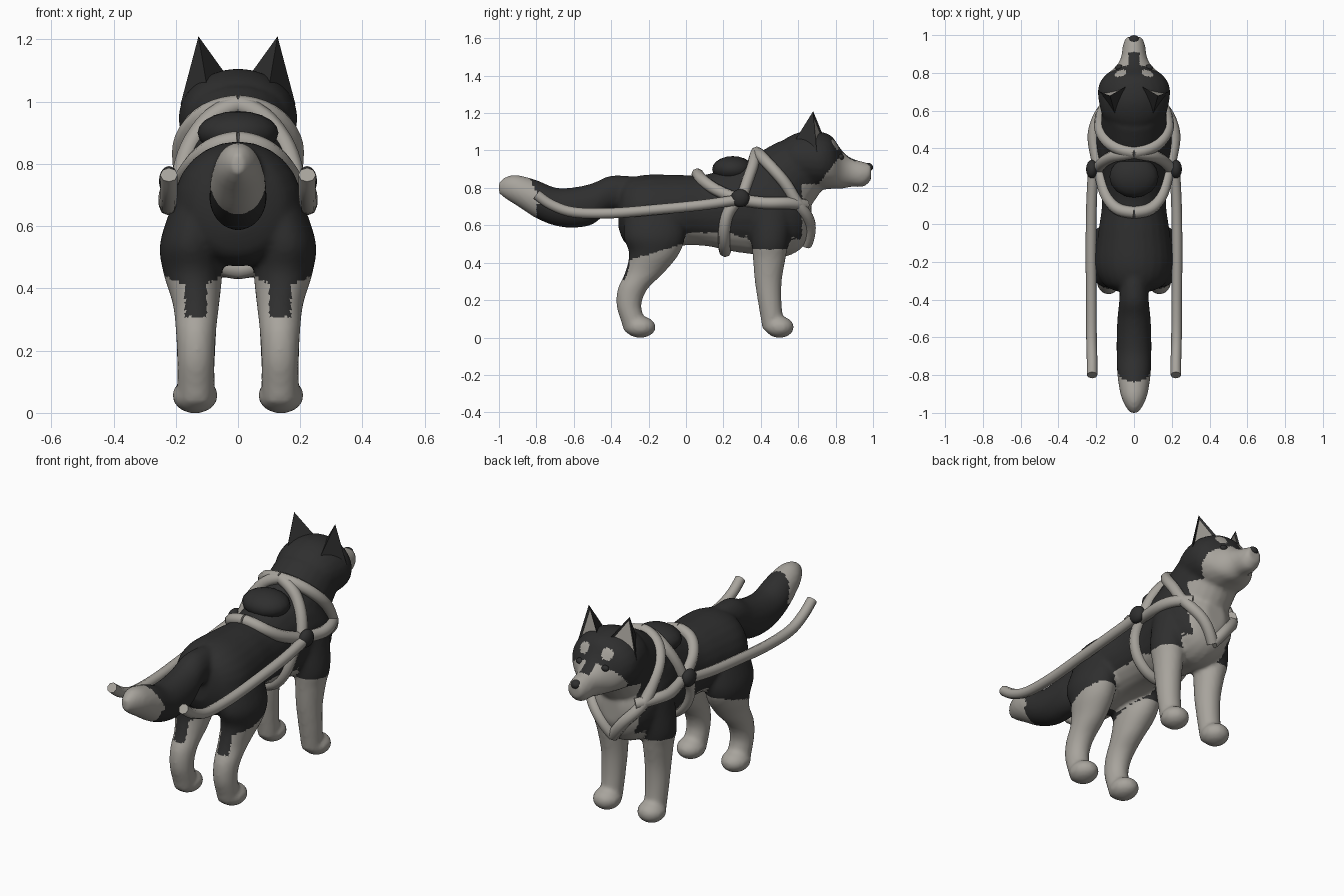
import bpy, bmesh, math
from mathutils import Vector, Matrix
from mathutils.bvhtree import BVHTree

if "Cube" in bpy.data.objects:
    bpy.data.objects.remove(bpy.data.objects["Cube"])


def material(name, col):
    m = bpy.data.materials.new(name)
    m.diffuse_color = (*col, 1)
    m.use_nodes = True
    m.node_tree.nodes["Principled BSDF"].inputs["Base Color"].default_value = m.diffuse_color
    return m


DARK = material("charcoal_fur", (0.028, 0.028, 0.028))
PALE = material("pale_grey_fur", (0.39, 0.37, 0.335))


def spline(pts, n=6):
    """Smooth interpolation through tuples of any length."""
    v = [Vector(p) for p in pts]
    out = []
    for i in range(len(v) - 1):
        a, b, c, d = v[max(i - 1, 0)], v[i], v[i + 1], v[min(i + 2, len(v) - 1)]
        for k in range(n):
            t = k / n
            out.append(0.5 * (2 * b + (c - a) * t + (2 * a - 5 * b + 4 * c - d) * t * t
                              + (3 * b - a - 3 * c + d) * t ** 3))
    return out + [v[-1]]


def loft(bm, sections, up, sign=1, sides=24):
    """Skin of ellipses; a section is x, y, z, half width, half depth."""
    up, rings = Vector(up).normalized(), []
    for x, y, z, a, b in spline(sections):
        c = Vector((x * sign, y, z))
        rings.append([bm.verts.new(c + Vector((a * math.cos(t), 0, 0)) + up * b * math.sin(t))
                      for t in (2 * math.pi * k / sides for k in range(sides))])
    for r, s in zip(rings, rings[1:]):
        for k in range(sides):
            bm.faces.new((r[k], r[k - 1], s[k - 1], s[k]))
    bm.faces.new(rings[0])
    bm.faces.new(rings[-1])


def ball(bm, loc, size):
    bmesh.ops.create_uvsphere(bm, u_segments=16, v_segments=10, radius=1,
                              matrix=Matrix.Translation(loc) @ Matrix.Diagonal((*size, 1)))


def finish(name, bm, mats):
    bmesh.ops.recalc_face_normals(bm, faces=bm.faces)
    me = bpy.data.meshes.new(name)
    bm.to_mesh(me)
    bm.free()
    for m in mats:
        me.materials.append(m)
    for p in me.polygons:
        p.use_smooth = True
    ob = bpy.data.objects.new(name, me)
    bpy.context.collection.objects.link(ob)
    return ob


def apply(ob):
    """Bake the modifiers or curve into a plain mesh object."""
    dg = bpy.context.evaluated_depsgraph_get()
    me = bpy.data.meshes.new_from_object(ob.evaluated_get(dg))
    name = ob.name
    bpy.data.objects.remove(ob)
    new = bpy.data.objects.new(name, me)
    me.name = name
    bpy.context.collection.objects.link(new)
    for p in me.polygons:
        p.use_smooth = True
    return new


# Body: torso, neck, head, tail and legs fused into one skin
bm = bmesh.new()
torso = [(-.36, .68, .08, .10), (-.32, .67, .16, .17), (-.22, .67, .205, .20), (-.05, .68, .19, .19),
         (.10, .68, .17, .19), (.25, .69, .175, .23), (.40, .70, .20, .26), (.52, .68, .20, .25),
         (.62, .65, .15, .17), (.67, .66, .06, .08)]
head = [(.50, .95, .10, .09), (.56, .95, .16, .13), (.64, .95, .185, .155), (.72, .945, .19, .155),
        (.78, .935, .16, .14), (.83, .90, .10, .105), (.88, .883, .07, .078), (.95, .873, .058, .066),
        (.99, .885, .042, .042)]
tail = [(-.26, .77, .07, .09), (-.40, .77, .078, .095), (-.50, .715, .088, .11), (-.60, .695, .092, .108),
        (-.70, .70, .092, .102), (-.80, .74, .088, .102), (-.90, .785, .072, .083),
        (-.96, .80, .048, .06), (-1.0, .80, .02, .03)]
for part in (torso, head, tail):
    loft(bm, [(0, *s) for s in part], (0, 0, 1))
loft(bm, [(0, .42, .76, .18, .20), (0, .52, .84, .175, .20), (0, .62, .93, .17, .17)], (0, -.7, .7))
hind = [(.12, -.17, .70, .08, .15), (.15, -.17, .55, .10, .165), (.145, -.17, .45, .095, .135),
        (.135, -.22, .35, .075, .105), (.135, -.285, .26, .065, .08), (.135, -.305, .17, .06, .066),
        (.135, -.28, .08, .06, .065), (.135, -.27, .03, .055, .06)]
fore = [(.12, .46, .72, .09, .12), (.145, .45, .52, .09, .10), (.14, .445, .42, .077, .087),
        (.135, .44, .30, .067, .072), (.135, .45, .17, .061, .062), (.135, .47, .04, .055, .06)]
for s in (1, -1):
    loft(bm, hind, (0, 1, 0), s)
    loft(bm, fore, (0, 1, 0), s)
    ball(bm, (.138 * s, -.245, .056), (.074, .084, .058))
    ball(bm, (.138 * s, .50, .056), (.074, .078, .058))
body = finish("body", bm, [DARK, PALE])
mod = body.modifiers.new("fuse", 'REMESH')
mod.mode, mod.voxel_size = 'VOXEL', .012
mod = body.modifiers.new("soften", 'SMOOTH')
mod.factor, mod.iterations = .5, 4
body = apply(body)


def is_pale(c, n):
    """Coat pattern by place on the body."""
    x, y, z = abs(c.x), c.y, c.z
    if y < -.80 + .5 * (.78 - z) * (z > .72):                   # tail tip
        return True
    if y > .2 and z < .47 or -.45 < y <= .2 and z < .43 + .3 * (y + .25):  # legs
        return not (y < -.25 and .31 < z and .10 < x < .17 and n.y < -.5)
    if -.2 < y < .6 and z < .56 and n.z < -.5:                  # belly
        return True
    if y > .5 and z < .82 and (x < .11 or y > .62) and (n.y > .2 or n.z < -.2):  # chest
        return True
    if y > .69 + .8 * max(z - .80, 0) and z < .985:             # cheeks and muzzle
        return not (x < .03 and y < .91 and n.z > .4)
    return y > .72 and (Vector((x, y, z)) - Vector((.07, .80, 1.03))).length < .032  # brows


body.data.materials.clear()
for m in (DARK, PALE):
    body.data.materials.append(m)
for p in body.data.polygons:
    p.material_index = int(is_pale(p.center, p.normal))

# Nose, eyes and mouth
bm = bmesh.new()
ball(bm, (0, .972, .91), (.03, .028, .024))
finish("nose", bm, [DARK])
bm = bmesh.new()
for s in (1, -1):
    ball(bm, (.078 * s, .828, .965), (.022, .016, .016))
finish("eyes", bm, [DARK])

# Ears: pointed shells with a pale inset on the front
for s, side in ((1, "right"), (-1, "left")):
    bm = bmesh.new()
    pts = [(.185, .70, .99), (.03, .735, 1.075), (.10, .58, 1.05), (.127, .68, 1.21)]
    o, i, b, t = [bm.verts.new((x * s, y, z)) for x, y, z in pts]
    front = bm.faces.new((o, i, t))
    for f in ((i, b, t), (b, o, t), (o, b, i)):
        bm.faces.new(f)
    bmesh.ops.recalc_face_normals(bm, faces=bm.faces)
    bmesh.ops.inset_individual(bm, faces=[front], thickness=.022, depth=-.008)
    front.material_index = 1
    ear = finish(side + "_ear", bm, [DARK, PALE])
    for p in ear.data.polygons:
        p.use_smooth = False

# Harness straps laid on the body surface
skin = BVHTree.FromPolygons([v.co for v in body.data.vertices],
                            [p.vertices[:] for p in body.data.polygons])


def strap(name, pts, radius, snap=True):
    cu = bpy.data.curves.new(name, 'CURVE')
    cu.dimensions, cu.bevel_depth, cu.bevel_resolution, cu.use_fill_caps = '3D', radius, 2, True
    path = spline(pts, 5)
    if snap:
        hits = [skin.find_nearest(p) for p in path]
        path = [h[0] + h[1] * .008 for h in hits]
        for _ in range(2):
            path = path[:1] + [(a + 2 * b + c) / 4 for a, b, c in zip(path, path[1:], path[2:])] + path[-1:]
    sp = cu.splines.new('POLY')
    sp.points.add(len(path) - 1)
    for q, p in zip(sp.points, path):
        q.co = (*p, 1)
    cu.materials.append(PALE)
    ob = bpy.data.objects.new(name, cu)
    bpy.context.collection.objects.link(ob)
    apply(ob)


straps = {
    "collar": [(0, .37, 1.0), (.13, .42, .95), (.20, .52, .84), (.18, .62, .71), (.08, .67, .60), (0, .64, .50)],
    "back_strap": [(0, .06, .90), (.11, .08, .87), (.18, .16, .80), (.20, .28, .74)],
    "girth_strap": [(.2, .28, .75), (.2, .22, .66), (.18, .2, .54), (.09, .2, .46), (0, .2, .43)],
    "shoulder_strap": [(0, .38, .99), (.10, .36, .94), (.17, .33, .86), (.21, .29, .74)],
    "chest_strap": [(.21, .28, .74), (.22, .42, .72), (.20, .55, .72), (.14, .65, .71)],
}
for name, pts in straps.items():
    for s, side in ((1, "right_"), (-1, "left_")):
        strap(side + name, [(x * s, y, z) for x, y, z in pts], .032)

# Pull lines and dark buckles on both flanks
line = [(.215, .30, .74), (.225, .10, .71), (.228, -.15, .685), (.226, -.40, .665), (.225, -.60, .67),
        (.222, -.72, .71), (.222, -.80, .765)]
for s, side in ((1, "right"), (-1, "left")):
    strap(side + "_pull_line", [(x * s, y, z) for x, y, z in line], .028, False)
    bm = bmesh.new()
    ball(bm, (.222 * s, .29, .745), (.032, .05, .048))
    finish(side + "_buckle", bm, [DARK])

# Dark pad on the back between the straps
bm = bmesh.new()
ball(bm, (0, .25, .90), (.13, .11, .07))
finish("back_pad", bm, [DARK])
